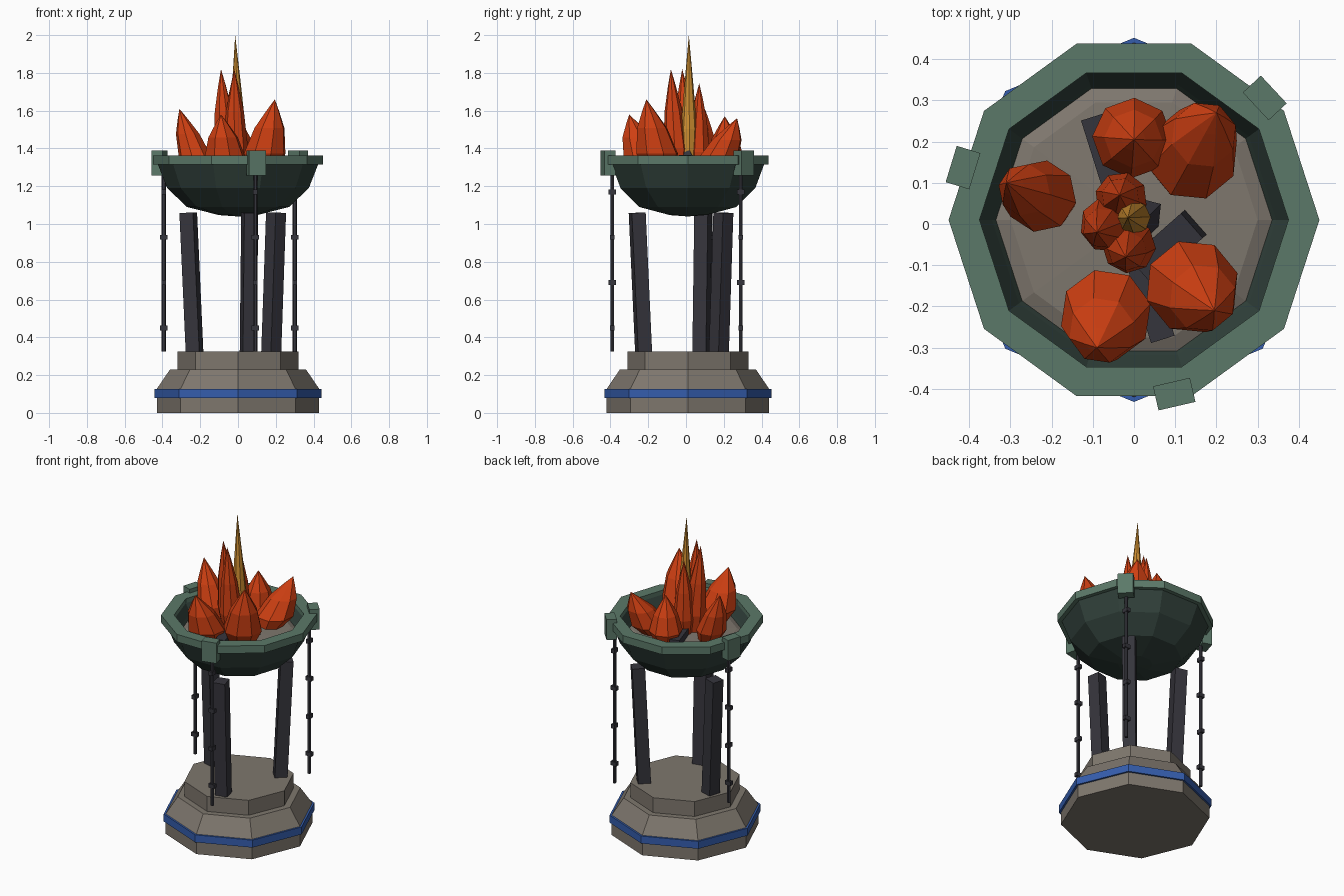
import bpy, bmesh, math
from mathutils import Vector, Matrix

if "Cube" in bpy.data.objects:
    bpy.data.objects.remove(bpy.data.objects["Cube"])

CY = 0.01  # the axis of the brazier sits slightly behind the origin


def material(name, rgb):
    m = bpy.data.materials.new(name)
    m.diffuse_color = (*rgb, 1)
    m.use_nodes = True
    m.node_tree.nodes["Principled BSDF"].inputs["Base Color"].default_value = m.diffuse_color
    return m


STONE = material("warm grey stone", (0.21, 0.185, 0.155))
BLUE = material("blue band", (0.035, 0.11, 0.42))
IRON = material("dark iron", (0.036, 0.035, 0.045))
DARK = material("dark green metal", (0.03, 0.052, 0.043))
GREEN = material("green metal", (0.105, 0.19, 0.14))
FIRE = material("orange flame", (0.62, 0.05, 0.006))
GOLD = material("golden flame", (0.62, 0.27, 0.03))


def finish(name, bm, mat):
    bmesh.ops.remove_doubles(bm, verts=bm.verts, dist=1e-5)
    bmesh.ops.recalc_face_normals(bm, faces=bm.faces)
    me = bpy.data.meshes.new(name)
    bm.to_mesh(me)
    bm.free()
    me.materials.append(mat)
    ob = bpy.data.objects.new(name, me)
    bpy.context.collection.objects.link(ob)
    return ob


def loft(name, rings, sides, mat, turn=0.0, closed=False):
    """Skin polygonal rings given as (centre x, centre y, z, radius)."""
    bm = bmesh.new()
    loops = []
    for x, y, z, r in rings:
        if r == 0:
            loops.append([bm.verts.new((x, y, z))] * sides)
            continue
        angles = [turn + math.tau * i / sides for i in range(sides)]
        loops.append([bm.verts.new((x + r * math.cos(a), y + r * math.sin(a), z))
                      for a in angles])
    pairs = list(zip(loops, loops[1:]))
    if closed:
        pairs.append((loops[-1], loops[0]))
    for lo, hi in pairs:
        for i in range(sides):
            j = (i + 1) % sides
            quad = list(dict.fromkeys((lo[i], lo[j], hi[j], hi[i])))
            bm.faces.new(quad)
    if not closed:
        for end in (loops[0], loops[-1]):
            if end[0] is not end[1]:
                bm.faces.new(end)
    return finish(name, bm, mat)


def lathe(name, profile, sides, mat, closed=False):
    return loft(name, [(0, CY, z, r) for r, z in profile], sides, mat, closed=closed)


def box(name, matrix, size, mat):
    bm = bmesh.new()
    bmesh.ops.create_cube(bm, size=1, matrix=matrix @ Matrix.Diagonal((*size, 1)))
    return finish(name, bm, mat)


def beam(name, a, b, width, depth, mat, spin=0.0):
    a, b = Vector(a), Vector(b)
    d = b - a
    rot = d.to_track_quat('Z', 'Y').to_matrix().to_4x4()
    return box(name, Matrix.Translation((a + b) / 2) @ rot @ Matrix.Rotation(spin, 4, 'Z'),
               (width, depth, d.length), mat)


# Octagonal stone pedestal with a blue band
lathe("pedestal", [(0.43, 0), (0.43, 0.127), (0.36, 0.23), (0.32, 0.23), (0.32, 0.325)], 8, STONE)
lathe("pedestal_band", [(0.425, 0.08), (0.442, 0.08), (0.442, 0.127), (0.425, 0.127)],
      8, BLUE, closed=True)

# Ten-sided bowl, rim and ash bed
lathe("bowl", [(0, 1.04), (0.1, 1.047), (0.27, 1.09), (0.375, 1.19), (0.428, 1.325),
               (0.375, 1.335), (0.345, 1.28), (0.3, 1.21), (0, 1.16)], 10, DARK)
lathe("bowl_rim", [(0.375, 1.315), (0.45, 1.315), (0.45, 1.363), (0.375, 1.363)],
      10, GREEN, closed=True)
lathe("ash_bed", [(0, 1.22), (0.345, 1.25), (0.335, 1.265), (0.3, 1.28), (0, 1.295)], 10, STONE)

# Three supports, each with a leg, a rim clip and a hanging chain
for n, deg in enumerate((43, 163, 283)):
    a = math.radians(deg)
    frame = Matrix.Translation((0, CY, 0)) @ Matrix.Rotation(a, 4, 'Z')
    lean = math.atan2(0.035, 0.74)
    box(f"leg_{n}", frame @ Matrix.Translation((0.258, 0, 0.69)) @ Matrix.Rotation(lean, 4, 'Y'),
        (0.075, 0.075, 0.74), IRON)
    box(f"rim_clip_{n}", frame @ Matrix.Translation((0.434, 0, 1.323)),
        (0.06, 0.092, 0.13), GREEN)
    x, y, _ = frame @ Vector((0.411, 0, 0))
    loft(f"chain_{n}", [(x, y, 0.325, 0.011), (x, y, 1.27, 0.011)], 6, IRON)
    for k, z in enumerate((0.45, 0.69, 0.93, 1.17)):
        size = (0.04, 0.024, 0.025) if k % 2 == 0 else (0.024, 0.04, 0.025)
        box(f"chain_link_{n}_{k}", Matrix.Translation((x, y, z)), size, IRON)

# Charred logs in the bowl
beam("log_long", (-0.1, 0.26, 1.3), (0.07, -0.28, 1.3), 0.06, 0.06, IRON)
beam("log_cross", (0.145, 0.0, 1.33), (0.02, -0.11, 1.3), 0.08, 0.07, IRON)
beam("log_upright", (0.03, 0.03, 1.3), (0.0, 0.0, 1.37), 0.07, 0.06, IRON, 0.6)


def flame(name, base, tip, radius, sides, mat, profile, z0=1.26):
    """Pointed leaf of fire leaning from its base towards its tip."""
    rings = []
    for t, r in profile:
        rings.append((base[0] + (tip[0] - base[0]) * t, base[1] + (tip[1] - base[1]) * t,
                      z0 + (tip[2] - z0) * t, radius * r))
    return loft(name, rings, sides, mat, turn=base[0] * 9)


WIDE = [(0, 0.6), (0.28, 1), (0.62, 0.72), (0.85, 0.3), (1, 0)]
TALL = [(0, 0.7), (0.25, 1), (0.6, 0.72), (0.84, 0.32), (1, 0)]

# Outer ring of leaning flames: base xy, tip xyz, radius
OUTER = [((-0.195, 0.055), (-0.31, 0.1, 1.61), 0.088),
         ((-0.005, 0.21), (0.0, 0.205, 1.57), 0.098),
         ((0.12, 0.13), (0.2, 0.27, 1.56), 0.112),
         ((-0.06, -0.19), (-0.09, -0.3, 1.58), 0.112),
         ((0.12, -0.13), (0.195, -0.21, 1.66), 0.115)]
for n, (base, tip, r) in enumerate(OUTER):
    flame(f"outer_flame_{n}", base, tip, r, 8, FIRE, WIDE)

# Tall inner flames
INNER = [((-0.055, 0.005), (-0.09, -0.02, 1.82), 0.068),
         ((-0.01, -0.045), (-0.02, -0.08, 1.82), 0.066),
         ((-0.03, 0.06), (-0.035, 0.07, 1.745), 0.064)]
for n, (base, tip, r) in enumerate(INNER):
    flame(f"inner_flame_{n}", base, tip, r, 8, FIRE, TALL)

# Golden spike at the heart of the fire
flame("golden_spike", (0.005, 0.016), (-0.015, 0.015, 2.0), 0.042, 8, GOLD,
      [(0, 0.65), (0.33, 1), (0.62, 0.6), (1, 0)])
